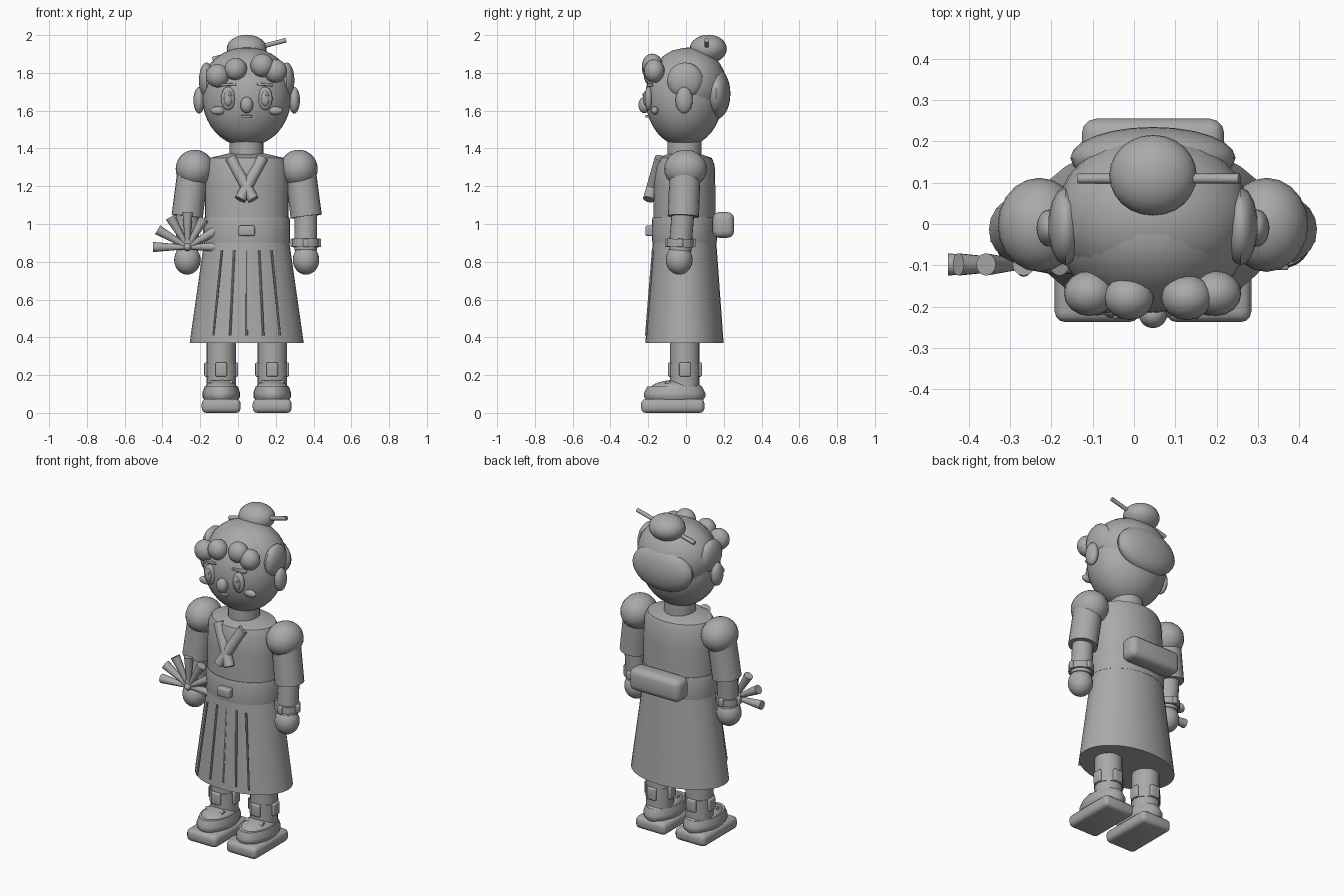
import bpy
import bmesh
import math
from mathutils import Vector, Matrix

cube = bpy.data.objects.get("Cube")
if cube:
    bpy.data.objects.remove(cube, do_unlink=True)

CX = 0.046  # middle of the figure

grey = bpy.data.materials.new("plain grey")
grey.use_nodes = True
grey.diffuse_color = (0.4, 0.4, 0.4, 1)
grey.node_tree.nodes["Principled BSDF"].inputs["Base Color"].default_value = (0.4, 0.4, 0.4, 1)


def finish(name, bm, angle=35):
    mesh = bpy.data.meshes.new(name)
    bmesh.ops.recalc_face_normals(bm, faces=bm.faces)
    bm.to_mesh(mesh)
    bm.free()
    mesh.materials.append(grey)
    obj = bpy.data.objects.new(name, mesh)
    bpy.context.collection.objects.link(obj)
    bpy.ops.object.select_all(action='DESELECT')
    obj.select_set(True)
    bpy.context.view_layer.objects.active = obj
    bpy.ops.object.shade_smooth_by_angle(angle=math.radians(angle))
    return obj


def ball(name, loc, radii, seg=24, rings=16):
    bm = bmesh.new()
    bmesh.ops.create_uvsphere(bm, u_segments=seg, v_segments=rings, radius=1)
    bmesh.ops.transform(bm, verts=bm.verts,
                        matrix=Matrix.Translation(loc) @ Matrix.Diagonal((*radii, 1)))
    return finish(name, bm)


def rod(name, a, b, ra, rb=None, seg=20):
    a, b = Vector(a), Vector(b)
    bm = bmesh.new()
    bmesh.ops.create_cone(bm, cap_ends=True, segments=seg, radius1=ra,
                          radius2=ra if rb is None else rb, depth=(b - a).length)
    turn = (b - a).to_track_quat('Z', 'Y').to_matrix().to_4x4()
    bmesh.ops.transform(bm, verts=bm.verts, matrix=Matrix.Translation((a + b) / 2) @ turn)
    return finish(name, bm)


def box(name, loc, size, bevel=0.0, tilt=0.0):
    bm = bmesh.new()
    bmesh.ops.create_cube(bm, size=1)
    bmesh.ops.scale(bm, vec=size, verts=bm.verts)
    if bevel:
        bmesh.ops.bevel(bm, geom=bm.edges[:], offset=bevel, segments=3, profile=0.5, affect='EDGES')
    bmesh.ops.transform(bm, verts=bm.verts,
                        matrix=Matrix.Translation(loc) @ Matrix.Rotation(tilt, 4, 'Y'))
    return finish(name, bm)


def lathe(name, center, profile, seg=32):
    """Stack of oval rings (x radius, y radius, z), capped at both ends."""
    bm = bmesh.new()
    rings = []
    for rx, ry, z in profile:
        rings.append([bm.verts.new((center[0] + rx * math.cos(t), center[1] + ry * math.sin(t), z))
                      for t in (2 * math.pi * i / seg for i in range(seg))])
    for low, high in zip(rings, rings[1:]):
        for i in range(seg):
            j = (i + 1) % seg
            bm.faces.new((low[i], low[j], high[j], high[i]))
    bm.faces.new(rings[0])
    bm.faces.new(rings[-1])
    return finish(name, bm)


# Dress
lathe("skirt", (CX, -0.008), [(0.302, 0.207, 0.37), (0.225, 0.168, 0.91)])
lathe("bodice", (CX, -0.008), [(0.222, 0.163, 0.88), (0.222, 0.163, 1.2),
                               (0.215, 0.16, 1.31), (0.195, 0.145, 1.35), (0.09, 0.07, 1.375)])
lathe("sash", (CX, -0.008), [(0.228, 0.17, 0.9), (0.23, 0.172, 0.92),
                             (0.23, 0.172, 1.02), (0.226, 0.168, 1.035)])
box("sash_buckle", (CX, -0.193, 0.964), (0.086, 0.045, 0.055), 0.01)
box("back_bow", (CX, 0.198, 0.995), (0.345, 0.114, 0.136), 0.035)
for i in range(-2, 3):
    rod("pleat", (CX + i * 0.088, -0.211, 0.41), (CX + i * 0.066, -0.175, 0.86), 0.006, seg=8)
for s in (-1, 1):
    rod("collar_fold", (CX + s * 0.085, -0.135, 1.35), (CX - s * 0.035, -0.198, 1.13), 0.03)

# Neck and head
rod("neck", (CX, -0.008, 1.33), (CX, -0.008, 1.45), 0.09)
ball("head", (CX, -0.01, 1.67), (0.235, 0.205, 0.26), 32, 20)
ball("hair_cap", (CX, 0.02, 1.735), (0.236, 0.195, 0.2), 24, 16)
ball("back_hair", (CX, 0.16, 1.69), (0.2, 0.075, 0.135))
ball("bun", (CX, 0.118, 1.927), (0.106, 0.098, 0.075))
rod("hair_stick", (-0.135, 0.11, 1.873), (0.255, 0.11, 1.973), 0.012, seg=12)
for x, y, z, r in ((-0.108, -0.168, 1.785, 0.062), (-0.012, -0.178, 1.82, 0.06),
                   (0.128, -0.178, 1.84, 0.062), (0.198, -0.168, 1.81, 0.062)):
    ball("front_curl", (x, y, z), (r, 0.055, r), 16, 12)

# Face
ball("nose", (CX, -0.22, 1.63), (0.034, 0.032, 0.043))
box("mouth", (CX, -0.2, 1.57), (0.056, 0.03, 0.014), 0.004)
for s, side in ((-1, "right"), (1, "left")):
    x = CX + s * 0.098
    ball(side + "_eye", (x, -0.198, 1.665), (0.038, 0.022, 0.062))
    ball(side + "_pupil", (x, -0.213, 1.665), (0.022, 0.015, 0.04))
    ball(side + "_eye_glint", (x + 0.008, -0.225, 1.685), (0.007, 0.006, 0.009), 12, 8)
    box(side + "_brow", (x, -0.19, 1.738), (0.085, 0.03, 0.014), 0.004, s * 0.06)
    ball(side + "_cheek", (CX + s * 0.152, -0.165, 1.6), (0.04, 0.02, 0.022))
    ball(side + "_ear", (CX + s * 0.252, -0.01, 1.655), (0.03, 0.045, 0.07))
    ball(side + "_side_hair", (CX + s * 0.212, -0.005, 1.76), (0.042, 0.095, 0.095), 14, 10)

# Arms, hands, legs and shoes
for s, side in ((-1, "right"), (1, "left")):
    ball(side + "_shoulder", (CX + s * 0.275, -0.002, 1.292), (0.101, 0.114, 0.101), 20, 14)
    rod(side + "_sleeve", (CX + s * 0.315, -0.014, 1.04), (CX + s * 0.282, -0.004, 1.3), 0.083, 0.082)
    rod(side + "_forearm", (CX + s * 0.313, -0.032, 0.86), (CX + s * 0.313, -0.016, 1.06), 0.06)
    rod(side + "_cuff", (CX + s * 0.313, -0.032, 0.878), (CX + s * 0.313, -0.03, 0.92), 0.072)
    for k in range(4):
        t = math.pi / 2 * k
        box(side + "_cuff_stud", (CX + s * 0.313 + 0.066 * math.cos(t), -0.031 + 0.066 * math.sin(t), 0.9),
            (0.03, 0.03, 0.045), 0.006)
    ball(side + "_hand", (CX + s * 0.314, -0.036, 0.81), (0.07, 0.071, 0.078))

    x = CX + s * 0.135
    rod(side + "_leg", (x, -0.006, 0.1), (x, -0.006, 0.42), 0.078)
    rod(side + "_ankle_band", (x, -0.006, 0.19), (x, -0.006, 0.265), 0.082)
    for k in range(4):
        t = math.pi / 2 * k
        box(side + "_ankle_pad", (x + 0.075 * math.cos(t), -0.006 + 0.075 * math.sin(t), 0.23),
            (0.06 if k % 2 else 0.03, 0.03 if k % 2 else 0.06, 0.075), 0.008)
    box(side + "_sole", (x, -0.07, 0.037), (0.206, 0.335, 0.074), 0.025)
    lathe(side + "_shoe", (x, -0.06), [(0.085, 0.145, 0.06), (0.1, 0.162, 0.085),
                                      (0.1, 0.162, 0.105), (0.088, 0.145, 0.14)], 24)
    ball(side + "_shoe_top", (x, -0.05, 0.125), (0.088, 0.14, 0.05))
    rod(side + "_shoe_strap", (x - 0.06, -0.095, 0.155), (x + 0.06, -0.095, 0.155), 0.016, seg=12)

# Folding fan in the right hand
hub = Vector((-0.267, -0.098, 0.878))
for k in range(7):
    t = math.pi * k / 6
    length = 0.183 - 0.02 * math.cos(t) * (math.cos(t) > 0)
    tip = hub + length * Vector((math.cos(t), 0, math.sin(t)))
    rod("fan_blade", hub, tip, 0.011, 0.027, 16)
ball("fan_pivot", hub, (0.022, 0.03, 0.022), 16, 10)
